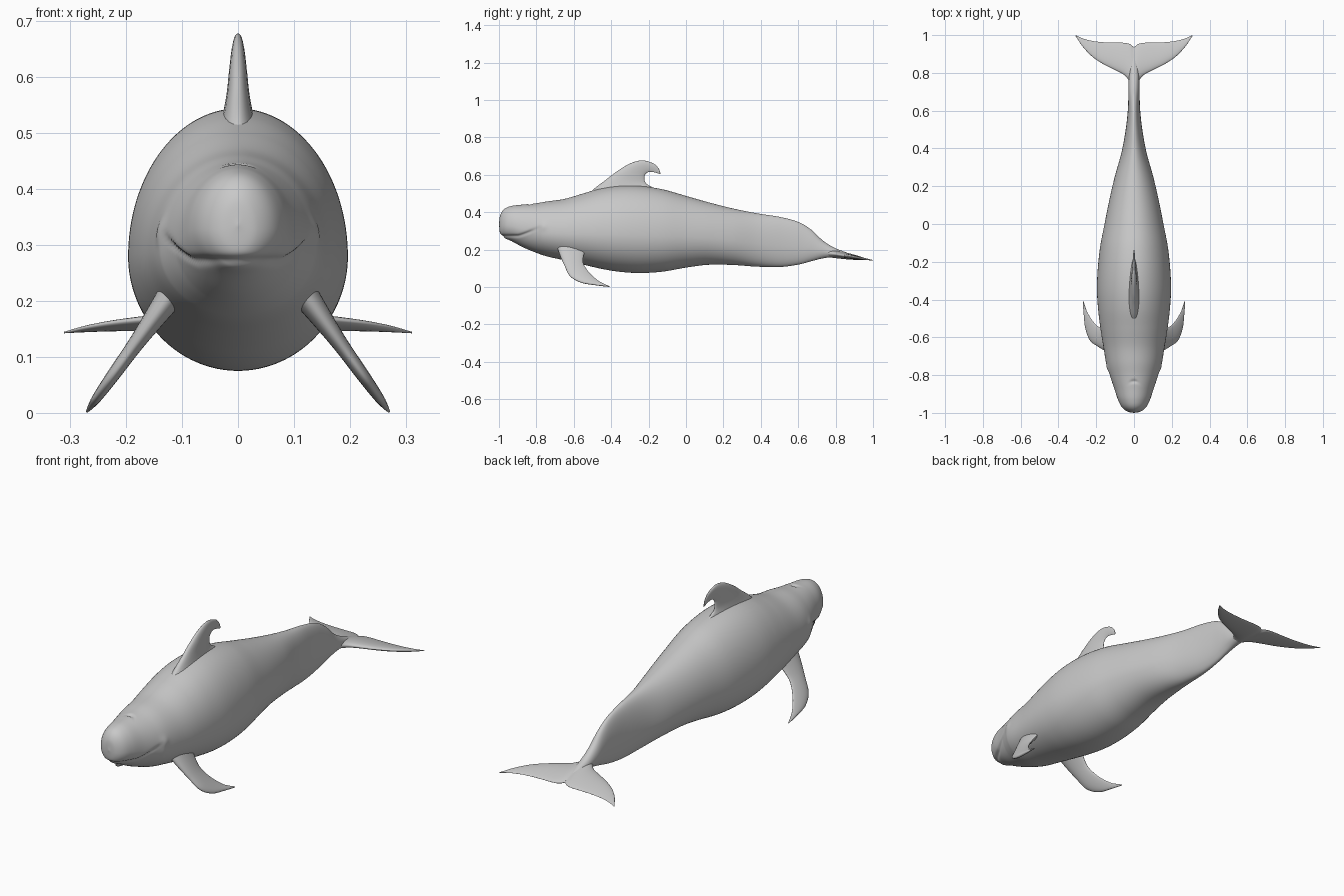
import bpy, bmesh, math
from mathutils import Vector

cube = bpy.data.objects.get("Cube")
if cube:
    bpy.data.objects.remove(cube, do_unlink=True)

skin = bpy.data.materials.new("plain grey")
skin.use_nodes = True
GREY = (0.58, 0.58, 0.58, 1)
skin.diffuse_color = GREY
bsdf = skin.node_tree.nodes["Principled BSDF"]
bsdf.inputs["Base Color"].default_value = GREY
bsdf.inputs["Roughness"].default_value = 0.6


def spline(rows, steps):
    """Catmull-Rom curve through rows of numbers."""
    rows = [Vector(r) for r in rows]
    rows = [rows[0] * 2 - rows[1]] + rows + [rows[-1] * 2 - rows[-2]]
    out = []
    for a, b, c, d in zip(rows, rows[1:], rows[2:], rows[3:]):
        for i in range(steps):
            t = i / steps
            out.append(0.5 * (2 * b + (c - a) * t + (2 * a - 5 * b + 4 * c - d) * t ** 2
                              + (3 * b - a - 3 * c + d) * t ** 3))
    return out + [rows[-2]]


def loft(name, rings):
    """Skin a list of equal closed rings and cap both ends."""
    bm = bmesh.new()
    vs = [[bm.verts.new(p) for p in ring] for ring in rings]
    n = len(rings[0])
    for r, s in zip(vs, vs[1:]):
        for i in range(n):
            j = (i + 1) % n
            bm.faces.new((r[i], r[j], s[j], s[i]))
    bm.faces.new(vs[0])
    bm.faces.new(vs[-1])
    bmesh.ops.remove_doubles(bm, verts=bm.verts, dist=1e-5)
    bmesh.ops.recalc_face_normals(bm, faces=bm.faces)
    mesh = bpy.data.meshes.new(name)
    bm.to_mesh(mesh)
    bm.free()
    mesh.materials.append(skin)
    obj = bpy.data.objects.new(name, mesh)
    bpy.context.collection.objects.link(obj)
    bpy.ops.object.select_all(action='DESELECT')
    obj.select_set(True)
    bpy.context.view_layer.objects.active = obj
    bpy.ops.object.shade_smooth_by_angle(angle=math.radians(50))
    return obj


def blade(name, sections, normal, n=28, steps=8):
    """Fin from sections (lead x,y,z, trail x,y,z, thickness), rounded in front, thin behind."""
    rings = []
    for s in spline(sections, steps):
        lead, trail, thick = Vector(s[0:3]), Vector(s[3:6]), max(s[6], 0.001)
        ring = []
        for i in range(n):
            a = 2 * math.pi * i / n
            u = (1 - math.cos(a)) / 2
            h = math.sin(a) * (1.15 - 0.5 * u) * thick / 2
            ring.append(lead.lerp(trail, u) + normal * h)
        rings.append(ring)
    return loft(name, rings)


def bump(d, width):
    return math.exp(-(d / width) ** 2)


# Body stations: y, underside z, back z, half width
STATIONS = [
    (-1.0, .335, .335, 0), (-.993, .285, .385, .035), (-.97, .262, .418, .064),
    (-.93, .244, .434, .085), (-.87, .212, .441, .105), (-.80, .183, .448, .130),
    (-.74, .163, .458, .147), (-.65, .143, .471, .162), (-.55, .120, .500, .178),
    (-.45, .097, .528, .190), (-.35, .081, .542, .196), (-.24, .075, .540, .192),
    (-.12, .083, .521, .179), (0, .104, .487, .156), (.12, .119, .453, .132),
    (.25, .118, .420, .102), (.38, .109, .394, .066), (.50, .107, .375, .044),
    (.60, .120, .348, .033), (.67, .138, .306, .030), (.73, .153, .250, .029),
    (.79, .160, .212, .026), (.86, .158, .184, .018), (.93, .150, .160, .004)]

SEG = 128
HEAD = Vector((0, -.85, .32))
rings = []
for y, zb, zt, hw in spline(STATIONS, 12):
    zc = zb + 0.43 * (zt - zb)
    ring = []
    for i in range(SEG):
        a = 2 * math.pi * i / SEG
        c, s = math.cos(a), math.sin(a)
        p = Vector((hw * c, y, zc + s * ((zt - zc) if s > 0 else (zc - zb))))
        if y < -.65:
            # mouth crease, with a slimmer jaw below it
            fade = min(1, max(0, (-.77 - y) / .06))
            mouth_z = .272 + .6 * max(0, y + .9) ** 1.2
            p.x *= 1 - .07 * fade / (1 + math.exp((p.z - mouth_z) / .006))
            dent = .006 * fade * bump(p.z - mouth_z, .008)
            # crescent blowhole
            if s > 0:
                arc = y + .832 + 14 * p.x ** 2
                dent += .008 * bump(arc, .008) * bump(p.x, .02)
            # eye swelling
            dent -= .006 * bump(y + .765, .022) * bump(p.z - .325, .022)
            p -= (p - HEAD).normalized() * dent
        ring.append(p)
    rings.append(ring)
loft("body", rings)

# Hooked dorsal fin: lead y,z, trail y,z, thickness
DORSAL = [(-.55, .46, -.10, .46, .12), (-.495, .522, -.165, .523, .066),
          (-.43, .572, -.214, .555, .045), (-.37, .618, -.222, .590, .035),
          (-.30, .660, -.210, .610, .026), (-.235, .677, -.190, .616, .018),
          (-.175, .661, -.165, .612, .012), (-.147, .635, -.146, .606, .007),
          (-.137, .610, -.137, .604, .003)]
blade("dorsal_fin", [(0, a, b, 0, c, d, t) for a, b, c, d, t in DORSAL], Vector((1, 0, 0)))

# Paired flippers, sweeping out, down and back
FLIPPER = [(-.69, .215, -.53, .220, .055), (-.672, .165, -.548, .165, .040),
           (-.650, .115, -.548, .125, .030), (-.620, .058, -.518, .078, .025),
           (-.560, .024, -.472, .036, .019), (-.480, .010, -.437, .017, .012),
           (-.412, .001, -.408, .004, .004)]
for side, label in ((1, "left"), (-1, "right")):
    def out(z):
        return side * (.145 + .72 * (.175 - z))
    blade(label + "_flipper", [(out(b), a, b, out(d), c, d, t) for a, b, c, d, t in FLIPPER],
          Vector((side * .81, 0, .585)))

# Tail flukes: x, lead y, trail y, thickness
FLUKE = [(0, .68, .938, .045), (.02, .745, .952, .040), (.05, .787, .959, .034),
         (.10, .815, .960, .028), (.16, .845, .962, .023), (.22, .885, .969, .017),
         (.27, .937, .982, .011), (.31, .996, 1.0, .003)]


def fluke_z(y):
    return .183 - .16 * (y - .75)


full = [(-x, a, b, t) for x, a, b, t in reversed(FLUKE[1:])] + FLUKE
blade("tail_flukes", [(x, a, fluke_z(a), x, b, fluke_z(b), t) for x, a, b, t in full],
      Vector((0, .16, 1)).normalized())
